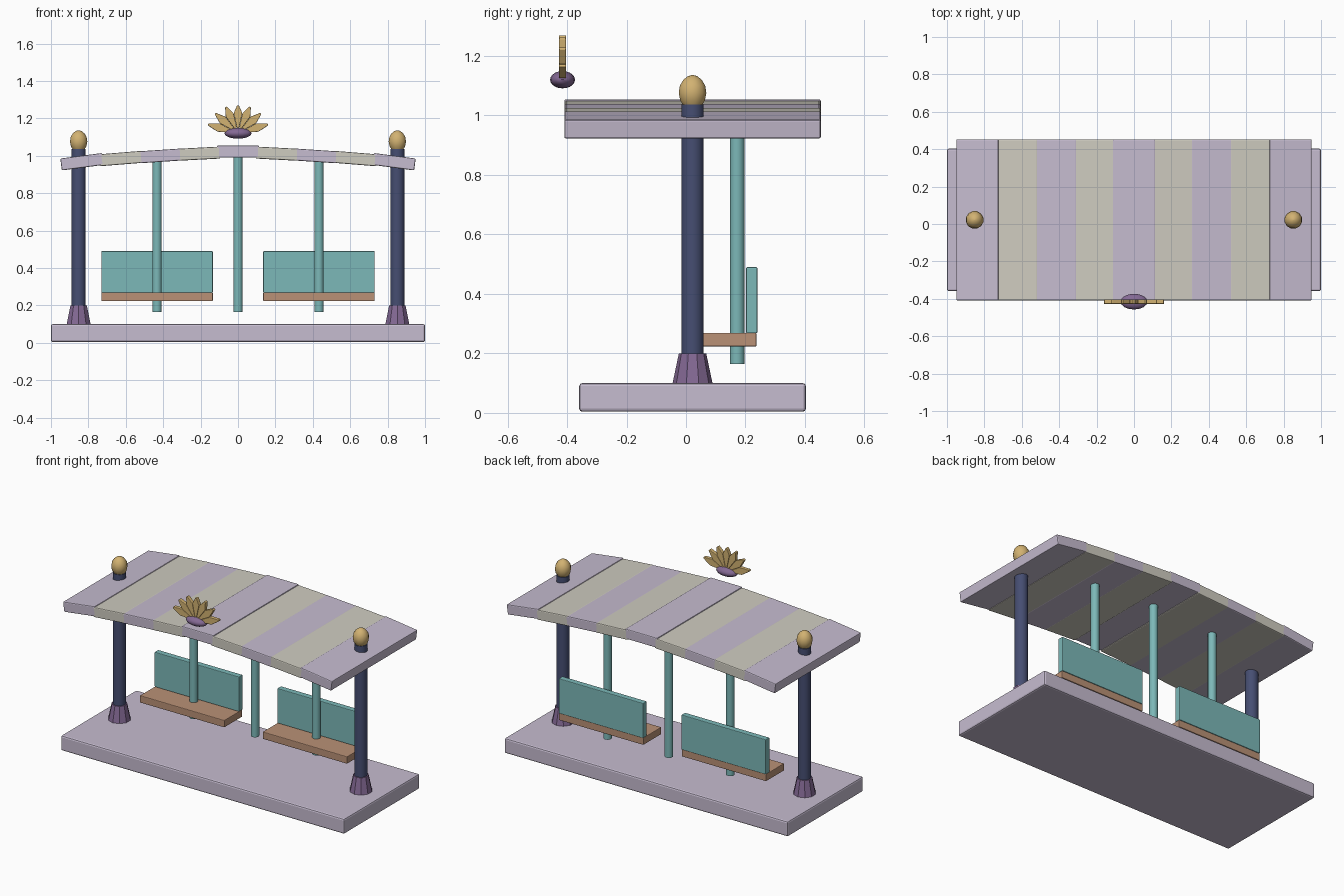
import bpy, bmesh, math
from mathutils import Matrix

if "Cube" in bpy.data.objects:
    bpy.data.objects.remove(bpy.data.objects["Cube"])


def material(name, *srgb):
    lin = [((c / 255 + 0.055) / 1.055) ** 2.4 for c in srgb] + [1]
    m = bpy.data.materials.new(name)
    m.use_nodes = True
    m.diffuse_color = lin
    m.node_tree.nodes["Principled BSDF"].inputs["Base Color"].default_value = lin
    return m


LILAC = material("pale lilac", 198, 188, 208)
CREAM = material("cream grey", 207, 204, 192)
TEAL = material("teal", 124, 184, 184)
WOOD = material("warm wood", 186, 145, 118)
NAVY = material("dark navy", 70, 78, 114)
PURPLE = material("muted purple", 132, 105, 148)
GOLD = material("gold", 210, 178, 114)
MID_Y = 0.022


def finish(name, bm, mat, bevel=0, smooth=False):
    bmesh.ops.recalc_face_normals(bm, faces=bm.faces)
    mesh = bpy.data.meshes.new(name)
    bm.to_mesh(mesh)
    bm.free()
    mesh.materials.append(mat)
    ob = bpy.data.objects.new(name, mesh)
    bpy.context.collection.objects.link(ob)
    if bevel:
        mod = ob.modifiers.new("edge_bevel", "BEVEL")
        mod.width, mod.segments = bevel, 2
    if smooth:
        bpy.ops.object.select_all(action="DESELECT")
        ob.select_set(True)
        bpy.context.view_layer.objects.active = ob
        bpy.ops.object.shade_smooth_by_angle(angle=math.radians(40))
    return ob


def box(name, centre, size, mat, bevel=0.006, tilt=0):
    bm = bmesh.new()
    place = Matrix.Translation(centre) @ Matrix.Rotation(tilt, 4, "Y")
    bmesh.ops.create_cube(bm, size=1, matrix=place @ Matrix.Diagonal((*size, 1)))
    return finish(name, bm, mat, bevel)


def lathe(name, x, y, profile, mat, sides=16, smooth=True):
    # Stack rings of (radius, height) and cap both ends
    bm = bmesh.new()
    rings = []
    for r, z in profile:
        angles = [2 * math.pi * (i + 0.5) / sides for i in range(sides)]
        rings.append([bm.verts.new((x + r * math.cos(a), y + r * math.sin(a), z))
                      for a in angles])
    for low, high in zip(rings, rings[1:]):
        for i in range(sides):
            j = (i + 1) % sides
            bm.faces.new((low[i], low[j], high[j], high[i]))
    bm.faces.new(rings[0])
    bm.faces.new(rings[-1])
    return finish(name, bm, mat, smooth=smooth)


# Platform
box("platform", (0, MID_Y, 0.052), (2, 0.762, 0.096), LILAC, 0.01)

# Arched roof of overlapping slabs
tops = [1.054, 1.043, 1.031, 1.017, 1.0]
angles = [0, 3, 3.8, 4.6, 7.5]
for i in range(-4, 5):
    k = abs(i)
    tilt = math.copysign(math.radians(angles[k]), i)
    box(f"roof_slab_{i + 5}", (i * 0.2085, MID_Y, tops[k] - 0.032),
        (0.226, 0.862, 0.064), CREAM if k % 2 else LILAC, 0.006, tilt)

# End pillars with flared feet and finials
ball = [(0.03, 1.03), (0.043, 1.05), (0.048, 1.076), (0.044, 1.1),
        (0.032, 1.12), (0.016, 1.132), (0.002, 1.136)]
for side, s in (("left", 1), ("right", -1)):
    x = s * 0.852
    lathe(f"{side}_pillar", x, MID_Y, [(0.038, 0.1), (0.038, 1.036)], NAVY)
    lathe(f"{side}_pillar_foot", x, MID_Y, [(0.067, 0.1), (0.046, 0.2)],
          PURPLE, 10, False)
    lathe(f"{side}_finial", x, MID_Y, ball, GOLD, 12)

    # Bench
    bx = s * 0.433
    box(f"{side}_bench_seat", (bx, 0.146, 0.246), (0.596, 0.182, 0.046), WOOD, 0.004)
    box(f"{side}_bench_back", (bx, 0.221, 0.379), (0.596, 0.038, 0.222), TEAL, 0.004)

# Rear poles
for name, x, top in (("left", 0.433, 0.985), ("middle", 0, 1.01), ("right", -0.433, 0.985)):
    lathe(f"{name}_pole", x, 0.172, [(0.025, 0.164), (0.025, top)], TEAL, 12)

# Ornament: flattened boss with a fan of petals
FAN = (0, -0.415, 1.12)
bm = bmesh.new()
bmesh.ops.create_uvsphere(bm, u_segments=16, v_segments=10, radius=1,
                          matrix=Matrix.Translation(FAN) @ Matrix.Diagonal((0.072, 0.042, 0.029, 1)))
finish("ornament_boss", bm, PURPLE, smooth=True)

half = [(0.004, 0.02), (0.023, 0.108), (0.005, 1.0)]
for i in range(-3, 4):
    length = 0.149 + 0.006 * abs(i)
    right = [(w, min(r, length)) for w, r in half]
    outline = right + [(-w, r) for w, r in reversed(right)]
    bm = bmesh.new()
    face = bm.faces.new([bm.verts.new((w, -0.012, r)) for w, r in outline])
    new = bmesh.ops.extrude_face_region(bm, geom=[face])["geom"]
    bmesh.ops.translate(bm, vec=(0, 0.024, 0),
                        verts=[v for v in new if isinstance(v, bmesh.types.BMVert)])
    bm.transform(Matrix.Translation(FAN) @ Matrix.Rotation(math.radians(24.5 * i), 4, "Y"))
    finish(f"ornament_petal_{i + 4}", bm, GOLD, 0.003)
